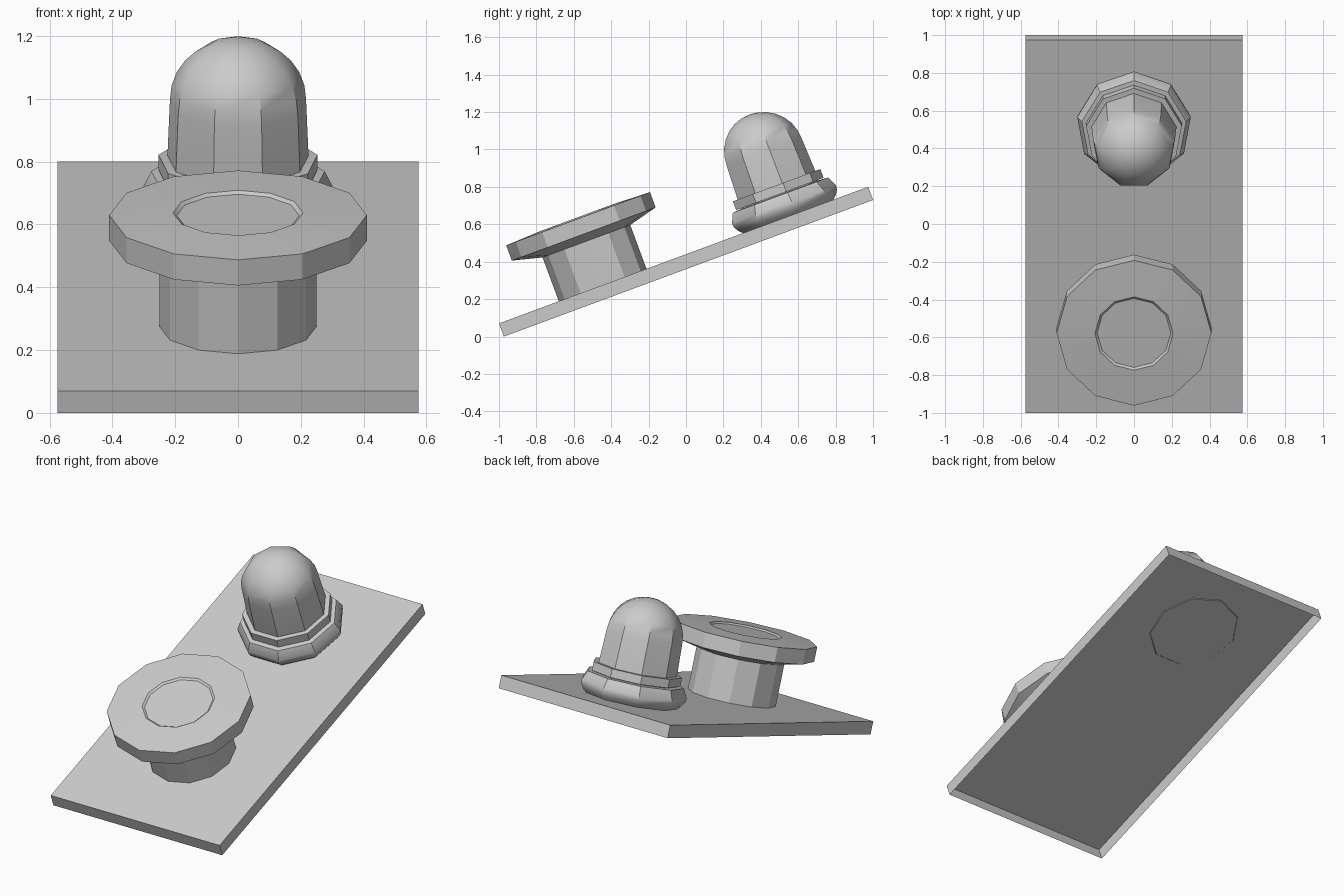
import bpy, bmesh, math
from mathutils import Matrix, Vector

if "Cube" in bpy.data.objects:
    bpy.data.objects.remove(bpy.data.objects["Cube"])

TILT = math.radians(20.3)
# Plate frame: origin on the top front edge, y up the slope, z normal to the plate
FRAME = Matrix.Translation((0, -1, 0.07)) @ Matrix.Rotation(TILT, 4, 'X')


def finish(name, bm, local, smooth=None):
    bmesh.ops.remove_doubles(bm, verts=bm.verts, dist=1e-5)
    bmesh.ops.recalc_face_normals(bm, faces=bm.faces)
    bm.transform(FRAME @ local)
    me = bpy.data.meshes.new(name)
    bm.to_mesh(me)
    bm.free()
    ob = bpy.data.objects.new(name, me)
    bpy.context.collection.objects.link(ob)
    if smooth:
        bpy.ops.object.select_all(action='DESELECT')
        ob.select_set(True)
        bpy.context.view_layer.objects.active = ob
        bpy.ops.object.shade_smooth_by_angle(angle=math.radians(smooth))
    return ob


def lathe(name, profile, sides, slope_pos, smooth=None):
    """Revolve (radius, height) points; a vertex points up the slope."""
    bm = bmesh.new()
    rings = []
    for r, h in profile:
        if r == 0:
            rings.append([bm.verts.new((0, 0, h))] * sides)
        else:
            a = [math.pi / 2 + math.tau * i / sides for i in range(sides)]
            rings.append([bm.verts.new((r * math.cos(t), r * math.sin(t), h)) for t in a])
    for lo, hi in zip(rings, rings[1:]):
        for i in range(sides):
            j = (i + 1) % sides
            bm.faces.new(dict.fromkeys((lo[i], lo[j], hi[j], hi[i])))
    return finish(name, bm, Matrix.Translation((0, slope_pos, 0)), smooth)


# Sloped plate, open underneath
L, W, T = 2.105, 1.15, 0.075
bm = bmesh.new()
bmesh.ops.create_cube(bm, size=1)
bmesh.ops.scale(bm, vec=Vector((W, L, T)), verts=bm.verts)
bottom = [f for f in bm.faces if f.normal.z < -0.9]
finish_at = Matrix.Translation((0, L / 2, -T / 2))
plate = finish("sloped_plate", bm, finish_at)
bm = bmesh.new()
bm.from_mesh(plate.data)
normal = FRAME.to_3x3() @ Vector((0, 0, -1))
bm.normal_update()
bmesh.ops.delete(bm, geom=[f for f in bm.faces if f.normal.dot(normal) > 0.9],
                 context='FACES_ONLY')
bm.to_mesh(plate.data)
bm.free()

# Push button: stem and wide cap with a shallow inset disc
lathe("button_stem", [(0.25, 0), (0.25, 0.25)], 12, 0.591)
lathe("button_cap", [(0.25, 0.25), (0.41, 0.291), (0.41, 0.378), (0.207, 0.386),
                     (0.195, 0.377), (0, 0.377)], 12, 0.591, 25)

# Lamp: rounded foot, collar and domed cover
LAMP = 1.641
lathe("lamp_foot", [(0, -0.003), (0.262, -0.003), (0.287, 0.02), (0.303, 0.045),
                    (0.305, 0.07), (0.28, 0.121), (0.24, 0.124)], 9, LAMP, 35)
lathe("lamp_collar", [(0.22, 0.128), (0.257, 0.128), (0.257, 0.178), (0.22, 0.178)],
      9, LAMP, 35)
dome = [(0.228, 0.12), (0.228, 0.18)]
for i in range(7):
    t = math.pi / 2 * i / 7
    dome.append((0.22 * math.cos(t), 0.37 + 0.213 * math.sin(t)))
dome.append((0, 0.583))
lathe("lamp_dome", dome, 9, LAMP, 35)
